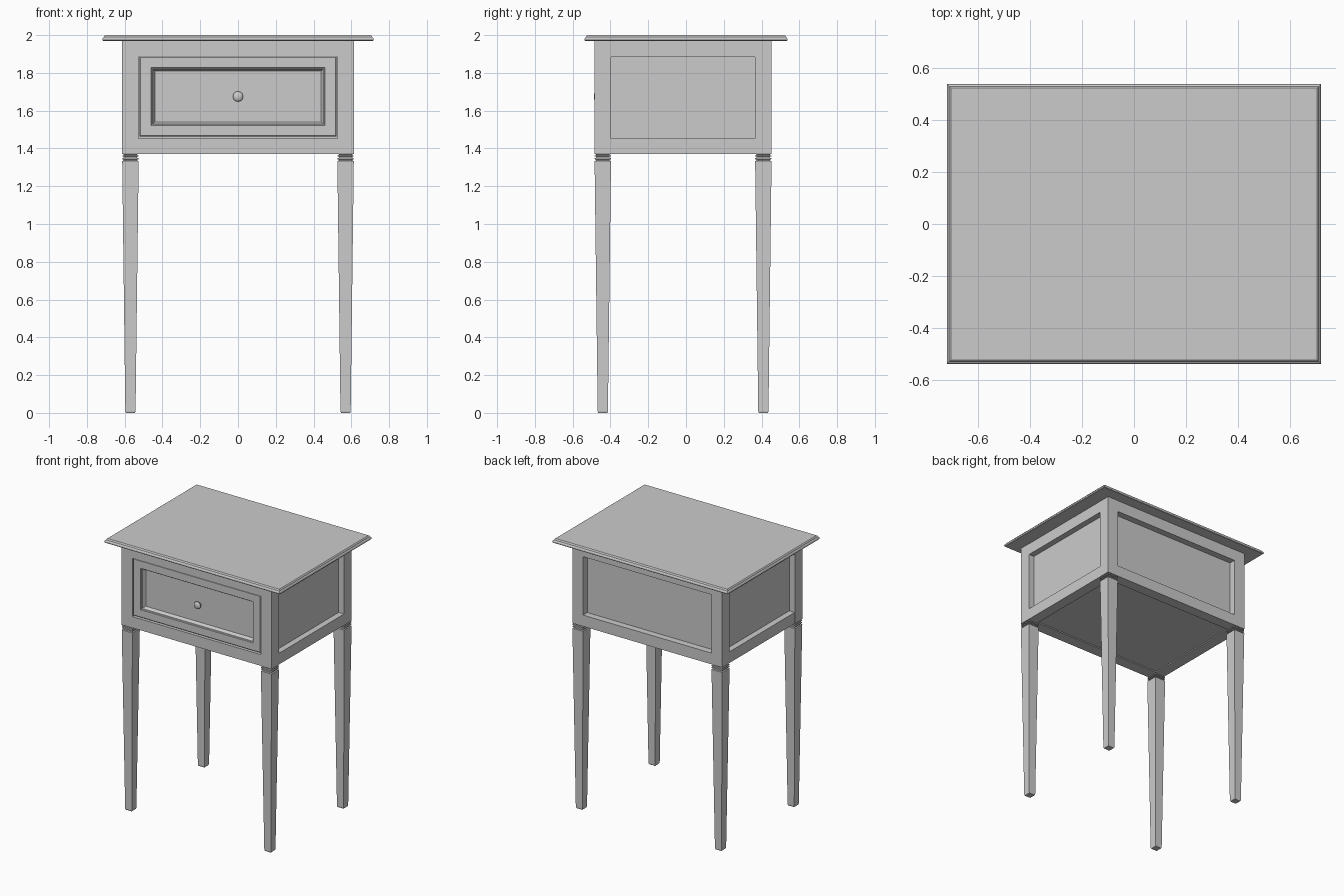
import bpy, bmesh, math
from mathutils import Matrix

if "Cube" in bpy.data.objects:
    bpy.data.objects.remove(bpy.data.objects["Cube"])

def link(name, bm, smooth=False):
    bmesh.ops.recalc_face_normals(bm, faces=bm.faces)
    me = bpy.data.meshes.new(name)
    bm.to_mesh(me)
    bm.free()
    ob = bpy.data.objects.new(name, me)
    bpy.context.collection.objects.link(ob)
    if smooth:
        bpy.ops.object.select_all(action='DESELECT')
        ob.select_set(True)
        bpy.context.view_layer.objects.active = ob
        bpy.ops.object.shade_smooth_by_angle(angle=math.radians(35))
    return ob

def loft(name, rings, centre=(0, 0), forward=False):
    """Stack rectangles (half width, half depth, height); forward=True stacks along y."""
    bm = bmesh.new()
    loops = []
    for a, b, h in rings:
        loop = []
        for sx, sy in ((-1, -1), (1, -1), (1, 1), (-1, 1)):
            u, v = centre[0] + sx * a, centre[1] + sy * b
            loop.append(bm.verts.new((u, h, v) if forward else (u, v, h)))
        loops.append(loop)
    for p, q in zip(loops, loops[1:]):
        for i in range(4):
            j = (i + 1) % 4
            bm.faces.new((p[i], p[j], q[j], q[i]))
    bm.faces.new(loops[0][::-1])
    bm.faces.new(loops[-1])
    return link(name, bm)

def box(name, x0, x1, y0, y1, z0, z1):
    hx, hy = (x1 - x0) / 2, (y1 - y0) / 2
    return loft(name, [(hx, hy, z0), (hx, hy, z1)], ((x0 + x1) / 2, (y0 + y1) / 2))

X, XI = 0.613, 0.526             # outer and inner post faces
YF, YFI = -0.484, -0.397         # front post faces
YB, YBI = 0.453, 0.366           # back post faces
ZB, ZT = 1.37, 1.97              # case bottom and top
Z0, Z1 = 1.453, 1.885            # panel opening

# Table top with moulded edge
loft("table_top", [(0.718 - d, 0.537 - d, z) for d, z in
     ((0.003, 1.97), (0, 1.973), (0, 1.981), (0.003, 1.987), (0.008, 1.990), (0.011, 1.997), (0.015, 2.0))])

# Legs: tapered foot, ringed neck and square post
leg = [(0.024, 0), (0.027, 0.008), (0.0435, 1.333), (0.036, 1.336), (0.036, 1.342),
       (0.043, 1.343), (0.043, 1.349), (0.036, 1.350), (0.036, 1.356),
       (0.043, 1.357), (0.043, 1.363), (0.036, 1.364), (0.036, 1.369),
       (0.0435, 1.370), (0.0435, ZT)]
for side, sx in (("left", -1), ("right", 1)):
    for end, y in (("front", (YF + YFI) / 2), ("back", (YB + YBI) / 2)):
        loft(f"{end}_{side}_leg", [(h, h, z) for h, z in leg], (sx * (X + XI) / 2, y))

# Rails and recessed panels on the two sides
for side, s in (("left", -1), ("right", 1)):
    for part, lo, hi, depth in (("bottom_rail", ZB, Z0, 0.001), ("top_rail", Z1, ZT, 0.001),
                                ("panel", Z0, Z1, 0.045)):
        a, b = sorted((s * (X - depth), s * (X - 0.08)))
        box(f"{side}_{part}", a, b, YFI, YBI, lo, hi)

# Back rails and panel
for part, lo, hi, depth in (("bottom_rail", ZB, Z0, 0.001), ("top_rail", Z1, ZT, 0.001),
                            ("panel", Z0, Z1, 0.05)):
    box(f"back_{part}", -XI, XI, YB - 0.08, YB - depth, lo, hi)

# Front rails and case floor
box("front_bottom_rail", -XI, XI, YF + 0.002, YFI, ZB, Z0)
box("front_top_rail", -XI, XI, YF + 0.002, YFI, Z1, ZT)
box("case_floor", -XI - 0.01, XI + 0.01, YFI - 0.01, YBI + 0.01, ZB + 0.008, ZB + 0.03)

# Drawer front with moulded recess
zc = (Z0 + Z1) / 2 + 0.002
loft("drawer_front", [(0.521, 0.211, YFI), (0.521, 0.211, YF + 0.006), (0.517, 0.207, YF + 0.002),
     (0.460, 0.153, YF + 0.002), (0.458, 0.151, YF + 0.010), (0.452, 0.146, YF + 0.012),
     (0.443, 0.137, YF + 0.030), (0.440, 0.134, YF + 0.034)], (0, zc + 0.004), forward=True)

# Drawer knob turned about the y axis
bm = bmesh.new()
prof = [(0.012, 0), (0.012, 0.012), (0.022, 0.016), (0.027, 0.022), (0.027, 0.028), (0.022, 0.034), (0.010, 0.038)]
n = 24
rows = [[bm.verts.new((r * math.cos(2 * math.pi * i / n), r * math.sin(2 * math.pi * i / n), h))
         for i in range(n)] for r, h in prof]
for p, q in zip(rows, rows[1:]):
    for i in range(n):
        bm.faces.new((p[i], p[(i + 1) % n], q[(i + 1) % n], q[i]))
bm.faces.new(rows[0][::-1])
bm.faces.new(rows[-1])
bmesh.ops.transform(bm, matrix=Matrix.Translation((0, YF + 0.034, zc + 0.004)) @ Matrix.Rotation(math.pi / 2, 4, 'X'),
                    verts=bm.verts)
link("drawer_knob", bm, smooth=True)
